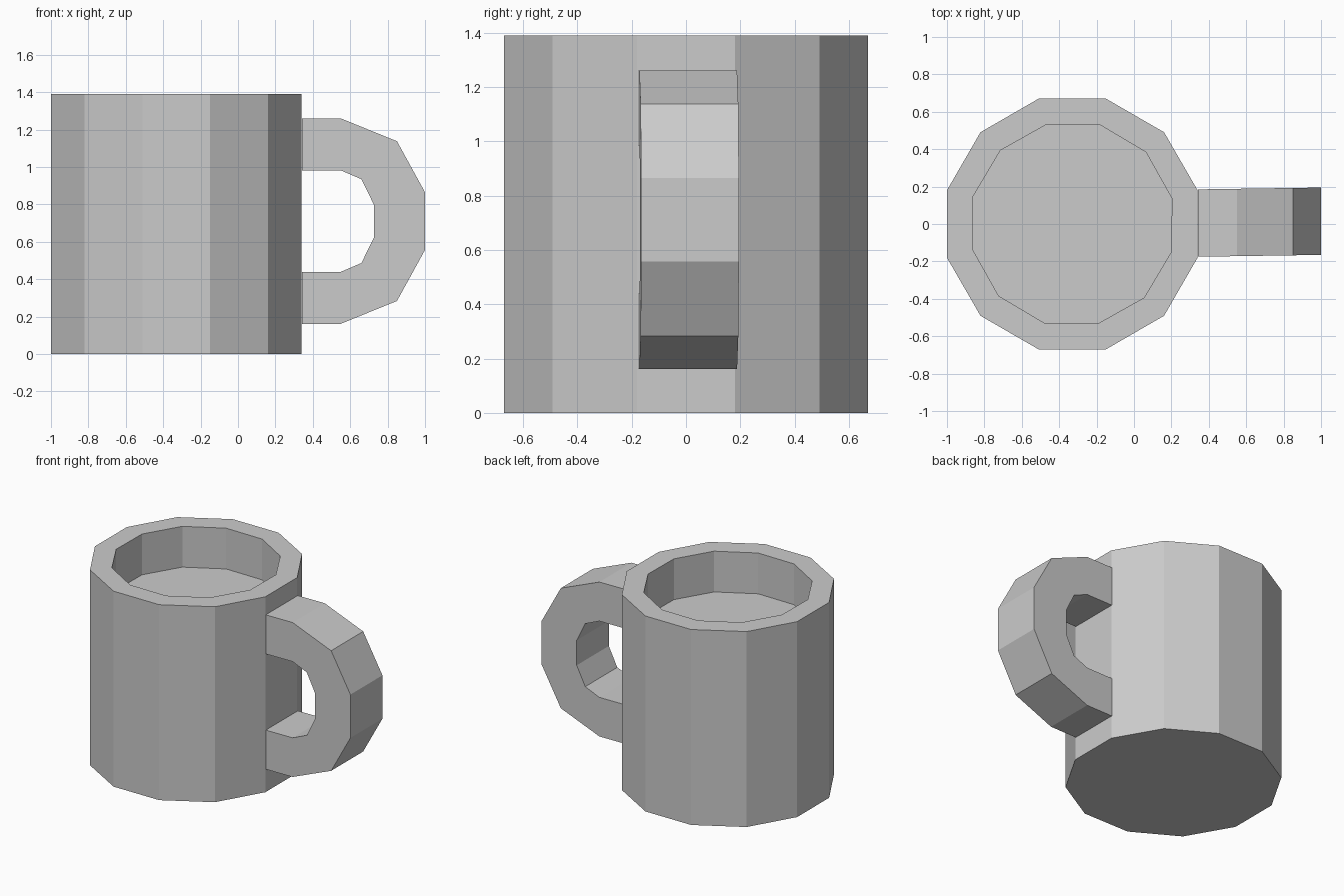
import bpy, bmesh, math

if "Cube" in bpy.data.objects:
    bpy.data.objects.remove(bpy.data.objects["Cube"])

CX, HEIGHT, FLOOR = -0.33, 1.39, 1.10


def make_object(name, bm):
    bmesh.ops.recalc_face_normals(bm, faces=bm.faces)
    mesh = bpy.data.meshes.new(name)
    bm.to_mesh(mesh)
    bm.free()
    obj = bpy.data.objects.new(name, mesh)
    bpy.context.collection.objects.link(obj)
    return obj


def ring(bm, radius, z, turn):
    return [bm.verts.new((CX + radius * math.cos(math.radians(turn + 30 * i)),
                          radius * math.sin(math.radians(turn + 30 * i)), z))
            for i in range(12)]


def bridge(bm, a, b):
    n = len(a)
    for i in range(n):
        j = (i + 1) % n
        bm.faces.new((a[i], a[j], b[j], b[i]))


# Twelve-sided mug body with a thick rim and a shallow recess
bm = bmesh.new()
rings = [ring(bm, 0.694, 0, 15), ring(bm, 0.694, HEIGHT, 15),
         ring(bm, 0.55, HEIGHT, 14.3), ring(bm, 0.55, FLOOR, 14.3)]
for a, b in zip(rings, rings[1:]):
    bridge(bm, a, b)
bm.faces.new(rings[0])
bm.faces.new(rings[-1])
make_object("mug_body", bm)

# Faceted C-shaped handle: upper half profiles mirrored about its mid height
MID = 0.711
outer = [(0.341, 1.26), (0.55, 1.26), (0.85, 1.138), (1.0, 0.865)]
inner = [(0.341, 0.982), (0.55, 0.982), (0.66, 0.935), (0.726, 0.80)]
outer += [(x, 2 * MID - z) for x, z in reversed(outer)]
inner += [(x, 2 * MID - z) for x, z in reversed(inner)]

bm = bmesh.new()
sections = []
for (ox, oz), (ix, iz) in zip(outer, inner):
    corners = [(ox, -0.175, oz), (ox, 0.185, oz), (ix, 0.185, iz), (ix, -0.175, iz)]
    sections.append([bm.verts.new((x, y + 0.015 * (x - 0.341), z)) for x, y, z in corners])
for a, b in zip(sections, sections[1:]):
    bridge(bm, a, b)
bm.faces.new(sections[0])
bm.faces.new(sections[-1])
make_object("handle", bm)
